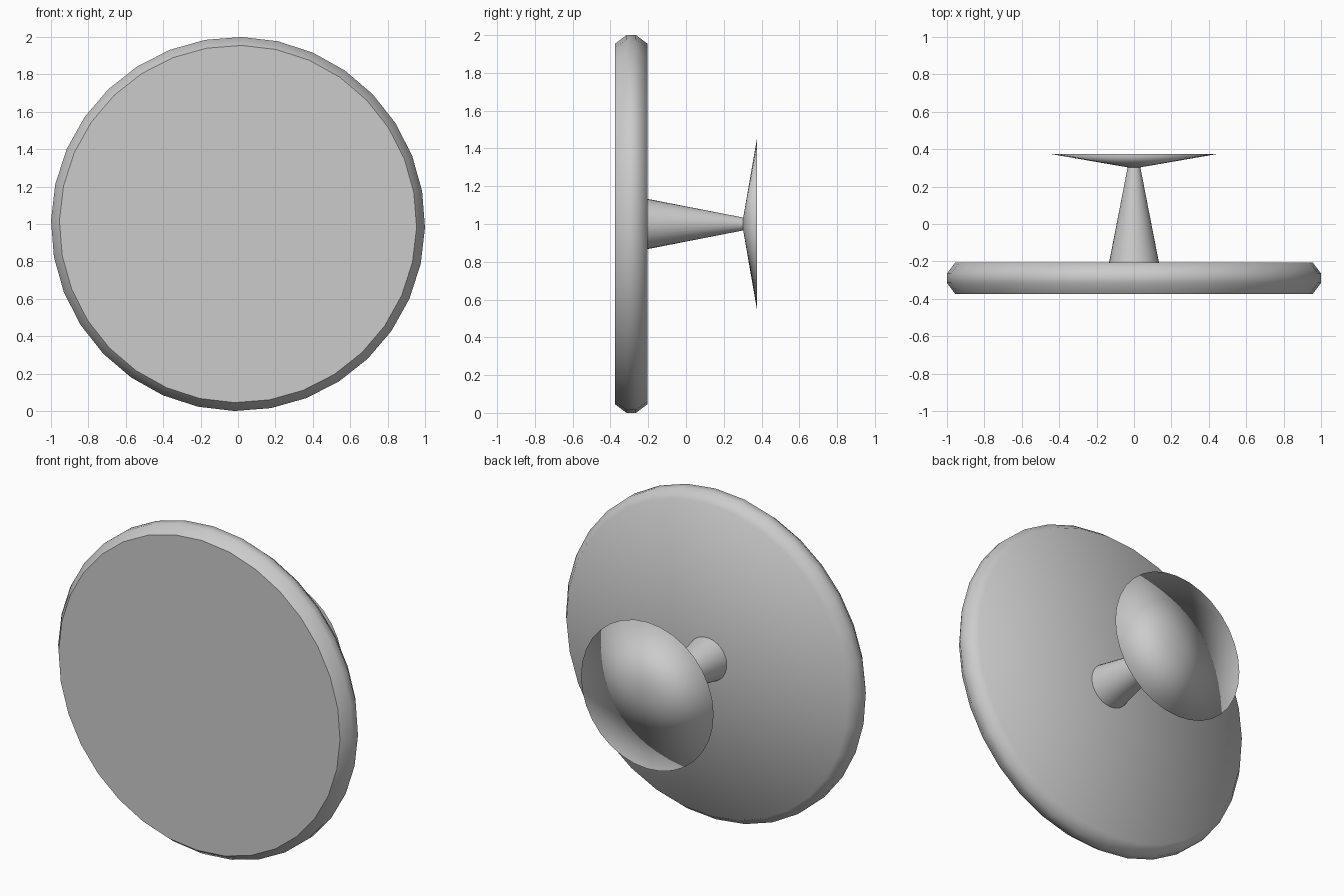
import bpy, bmesh
from math import sin, cos, pi, radians

if "Cube" in bpy.data.objects:
    bpy.data.objects.remove(bpy.data.objects["Cube"])

SIDES = 32
CENTRE_Z = 1.0


def lathe(name, profile, sharp_rings=(), turn=0.0):
    """Spin (radius, y) points round the y axis; radius 0 makes a pole."""
    bm = bmesh.new()
    rings = []
    for r, y in profile:
        count = SIDES if r > 0 else 1
        rings.append([bm.verts.new((r * sin(turn + 2 * pi * i / SIDES), y,
                                    CENTRE_Z + r * cos(turn + 2 * pi * i / SIDES)))
                      for i in range(count)])
    for a, b in zip(rings, rings[1:]):
        for i in range(SIDES):
            j = (i + 1) % SIDES
            quad = [a[i % len(a)], a[j % len(a)], b[j % len(b)], b[i % len(b)]]
            bm.faces.new(list(dict.fromkeys(quad)))
    bmesh.ops.recalc_face_normals(bm, faces=bm.faces)
    for f in bm.faces:
        f.smooth = True
    for k in sharp_rings:
        for i in range(SIDES):
            bm.edges.get((rings[k][i], rings[k][(i + 1) % SIDES])).smooth = False
    mesh = bpy.data.meshes.new(name)
    bm.to_mesh(mesh)
    bm.free()
    obj = bpy.data.objects.new(name, mesh)
    bpy.context.collection.objects.link(obj)
    return obj


# Large round plate with bevelled rim, crisp flat front and softly shaded back
lathe("plate", [(0, -0.375), (0.955, -0.375), (1.0, -0.315), (1.0, -0.265),
                (0.955, -0.205), (0, -0.205)], sharp_rings=(1,), turn=radians(1.1))

# Tapered stem
lathe("stem", [(0, -0.205), (0.133, -0.205), (0.034, 0.303), (0, 0.303)],
      sharp_rings=(1, 2))

# Shallow flared base with flat back
lathe("flared_base", [(0, 0.303), (0.034, 0.303), (0.45, 0.375), (0, 0.375)],
      sharp_rings=(1,))
